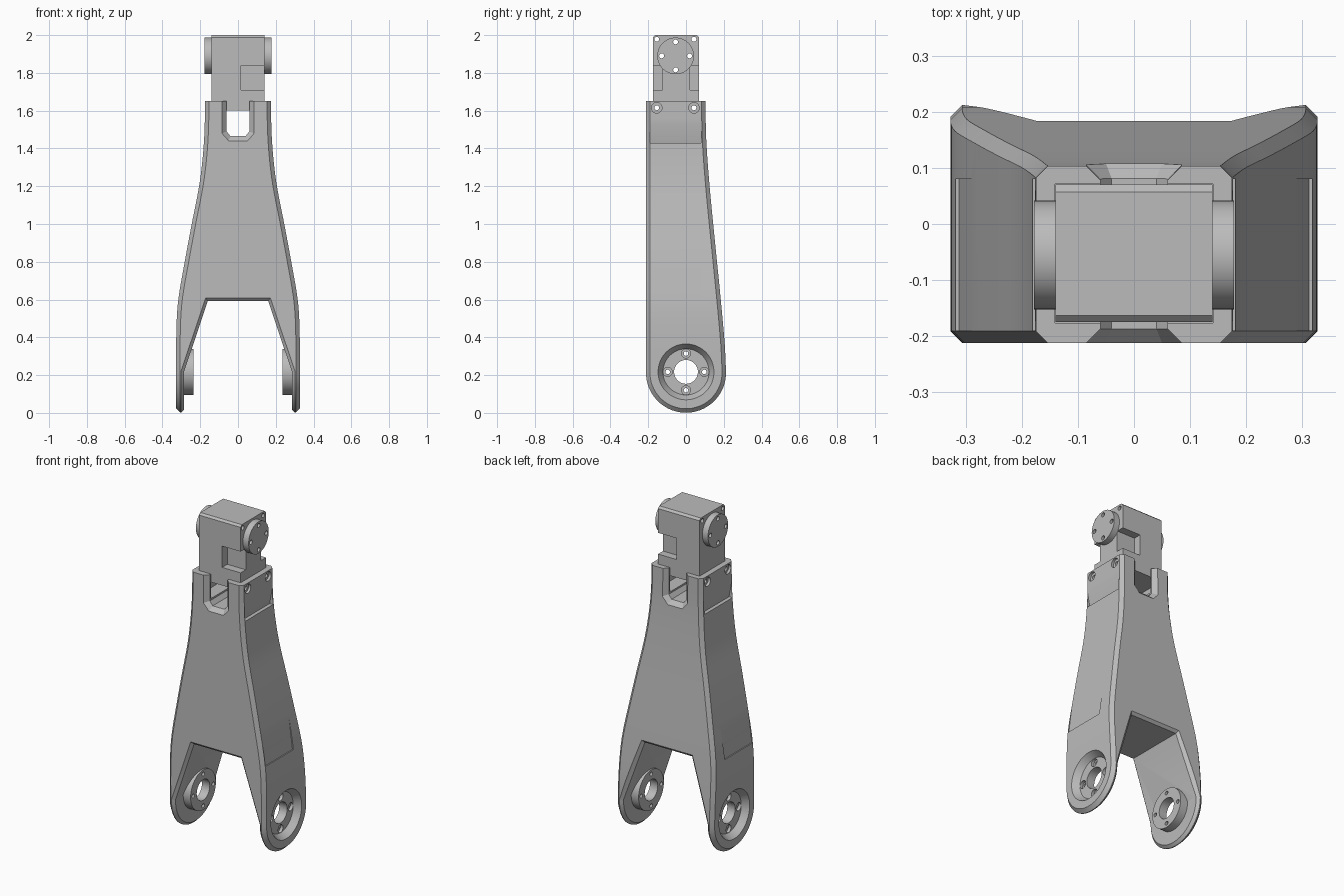
import bpy, bmesh, math
from mathutils import Vector

cube = bpy.data.objects.get("Cube")
if cube:
    bpy.data.objects.remove(cube, do_unlink=True)

grey = bpy.data.materials.new("machined grey")
grey.use_nodes = True
GREY = (0.5, 0.5, 0.5, 1)
grey.diffuse_color = GREY
grey.node_tree.nodes["Principled BSDF"].inputs["Base Color"].default_value = GREY

R, HUB_Z, FRONT, CH = 0.212, 0.213, -0.212, 0.021


def smooth_curve(keys):
    """Smooth function of height through (z, value) keys."""
    def slope(i):
        a, b = keys[max(i - 1, 0)], keys[min(i + 1, len(keys) - 1)]
        return (b[1] - a[1]) / (b[0] - a[0])

    def f(z):
        if z <= keys[0][0]:
            return keys[0][1]
        for i in range(len(keys) - 1):
            (z0, v0), (z1, v1) = keys[i], keys[i + 1]
            if z <= z1:
                h = z1 - z0
                t = (z - z0) / h
                return ((2*t**3 - 3*t**2 + 1) * v0 + (3*t**2 - 2*t**3) * v1
                        + h * ((t**3 - 2*t**2 + t) * slope(i) + (t**3 - t**2) * slope(i + 1)))
        return keys[-1][1]
    return f


half_width = smooth_curve([(0.2, 0.327), (0.45, 0.326), (0.6, 0.316), (0.8, 0.282),
                           (1.0, 0.245), (1.2, 0.206), (1.35, 0.187), (1.5, 0.177), (1.65, 0.175)])
back = smooth_curve([(HUB_Z, R), (0.35, 0.206), (0.6, 0.184), (0.9, 0.154),
                     (1.2, 0.125), (1.45, 0.107), (1.65, 0.103)])


def loft(name, rings, strip_caps=False):
    """Closed solid through rings of points."""
    bm = bmesh.new()
    vs = [[bm.verts.new(p) for p in ring] for ring in rings]
    n = len(vs[0])
    for a, b in zip(vs, vs[1:]):
        for i in range(n):
            j = (i + 1) % n
            bm.faces.new((a[i], a[j], b[j], b[i]))
    for cap in (vs[0], vs[-1]):
        if strip_caps:
            for i in range(n // 2 - 1):
                bm.faces.new((cap[i], cap[i + 1], cap[n - 2 - i], cap[n - 1 - i]))
        else:
            bm.faces.new(cap)
    bmesh.ops.recalc_face_normals(bm, faces=bm.faces)
    mesh = bpy.data.meshes.new(name)
    bm.to_mesh(mesh)
    bm.free()
    ob = bpy.data.objects.new(name, mesh)
    bpy.context.collection.objects.link(ob)
    mesh.materials.append(grey)
    return ob


def box(name, x, y, z):
    return loft(name, [[(x[0], b, c), (x[1], b, c), (x[1], d, c), (x[0], d, c)]
                       for b, d, c in ((*y, z[0]), (*y, z[1]))])


def disc(name, x0, x1, y, z, r0, r1=None, sides=48):
    """Cylinder or cone along x, from radius r0 at x0 to r1 at x1."""
    return loft(name, [[(x, y + r * math.cos(math.tau * i / sides),
                         z + r * math.sin(math.tau * i / sides)) for i in range(sides)]
                       for x, r in ((x0, r0), (x1, r1 or r0))])


def combine(ob, tool, op="DIFFERENCE"):
    mod = ob.modifiers.new("cut", "BOOLEAN")
    mod.operation, mod.solver, mod.object = op, "EXACT", tool
    bpy.context.view_layer.objects.active = ob
    bpy.ops.object.modifier_apply(modifier=mod.name)
    bpy.data.objects.remove(tool, do_unlink=True)


def finish(ob):
    bpy.ops.object.select_all(action="DESELECT")
    ob.select_set(True)
    bpy.context.view_layer.objects.active = ob
    bpy.ops.object.shade_smooth_by_angle(angle=math.radians(28))


# Body: chamfered side outline, widened by height
def body_ring(side, inset):
    c = CH if inset else 0
    zs = [1.65 - (1.65 - HUB_Z) * i / 32 for i in range(33)]
    front = [(FRONT + c, z) for z in zs]
    rear = [(back(z) - c, z) for z in zs]
    for i in range(1, 17):
        a = math.radians(86) * i / 16
        y, z = (R - c) * math.cos(a), HUB_Z - (R - c) * math.sin(a)
        front.append((-y, z))
        rear.append((y, z))
    return [(side * (half_width(z) - CH + c), y, z) for y, z in front + rear[::-1]]


body = loft("forked_body", [body_ring(1, True), body_ring(1, False),
                            body_ring(-1, False), body_ring(-1, True)], True)


# Chamfered openings running front to back
def opening(shape, d):
    rings = []
    for offset, side, shift in ((2*d, 0, -d), (0, 0, d), (0, 1, -d), (2*d, 1, d)):
        half = shape(offset)
        pts = half + [(-x, z) for x, z in reversed(half)]
        rings.append([(x, (back(z) if side else FRONT) + shift, z) for x, z in pts])
    return loft("opening_cutter", rings)


def leg_gap(o):
    return [(0.285 + o, -0.1), (0.285 + o, 0.22 + 0.16 * o), (0.16 + 0.72 * o, 0.592 + o)]


def top_notch(o):
    return [(0.06 + o, 1.7), (0.06 + o, 1.49 - 0.4 * o), (0.04 + 0.4 * o, 1.465 - o)]


combine(body, opening(leg_gap, 0.016))
combine(body, box("socket_cutter", (-0.141, 0.141), (-0.176, 0.071), (1.5, 1.75)))
combine(body, opening(top_notch, 0.025))

for s in (1, -1):
    # Inner chamfer round the foot of the leg
    rings = []
    for i in range(33):
        a = math.pi + math.pi * i / 32
        rings.append([(s * x, r * math.cos(a), HUB_Z + r * math.sin(a))
                      for x, r in ((0.28, 0.191), (0.32, 0.231), (0.28, 0.231))])
    combine(body, loft("foot_chamfer_cutter", rings))

    # Bearing hub: inner boss, outer dished recess, bore and screw holes
    combine(body, disc("boss", s * 0.235, s * 0.295, 0, HUB_Z + 0.004, 0.122), "UNION")
    combine(body, disc("dish_cutter", s * 0.288, s * 0.33, 0, HUB_Z + 0.004, 0.122, 0.15))
    combine(body, disc("bore_cutter", s * 0.2, s * 0.35, 0, HUB_Z + 0.004, 0.063))
    for k in range(4):
        a = k * math.pi / 2
        y, z = 0.097 * math.cos(a), HUB_Z + 0.004 + 0.097 * math.sin(a)
        combine(body, disc("seat_cutter", s * 0.27, s * 0.31, y, z, 0.024, sides=20))
        combine(body, disc("screw_cutter", s * 0.2, s * 0.31, y, z, 0.012, sides=16))

    # Flat and undercut on the outer side
    for outline in ([(0.286, 0.785), (0.312, 0.58), (0.4, 0.58), (0.4, 0.785)],
                    [(0.1765, 1.53), (0.158, 1.43), (0.3, 1.43), (0.3, 1.53)]):
        combine(body, loft("pocket_cutter", [[(s * x, y, z) for x, z in outline]
                                             for y in (-0.19, 0.08)]))

    # Collar screw holes
    for y in (-0.155, 0.042):
        combine(body, disc("seat_cutter", s * 0.16, s * 0.2, y, 1.615, 0.028, sides=24))
        combine(body, disc("screw_cutter", s * 0.12, s * 0.2, y, 1.615, 0.013, sides=16))
finish(body)

# Actuator block with chamfered top edges and two side reliefs
profile = [(-0.175, 1.6), (0.07, 1.6), (0.07, 1.988), (0.057, 2.0), (-0.163, 2.0), (-0.175, 1.988)]
block = loft("actuator_block", [[(x, y, z) for y, z in profile] for x in (-0.14, 0.14)])
for y in ((-0.2, -0.125), (0.022, 0.1)):
    combine(block, box("relief_cutter", (0.015, 0.2), y, (1.71, 1.84)))

# Output discs on both sides
HORN = Vector((-0.055, 1.89))
horns = [disc(name, s * 0.139, s * 0.178, HORN.x, HORN.y, 0.097)
         for name, s in (("left_output_disc", 1), ("right_output_disc", -1))]

# Through holes in the block and discs
holes = [HORN + 0.074 * Vector((math.cos(k * math.pi / 2), math.sin(k * math.pi / 2))) for k in range(4)]
corners = [Vector((y, z)) for y in (-0.155, 0.042) for z in (1.615, 1.978)]
for ob in [block] + horns:
    for p in holes + (corners if ob is block else []):
        combine(ob, disc("hole_cutter", -0.25, 0.25, p.x, p.y, 0.013, sides=16))
    finish(ob)
